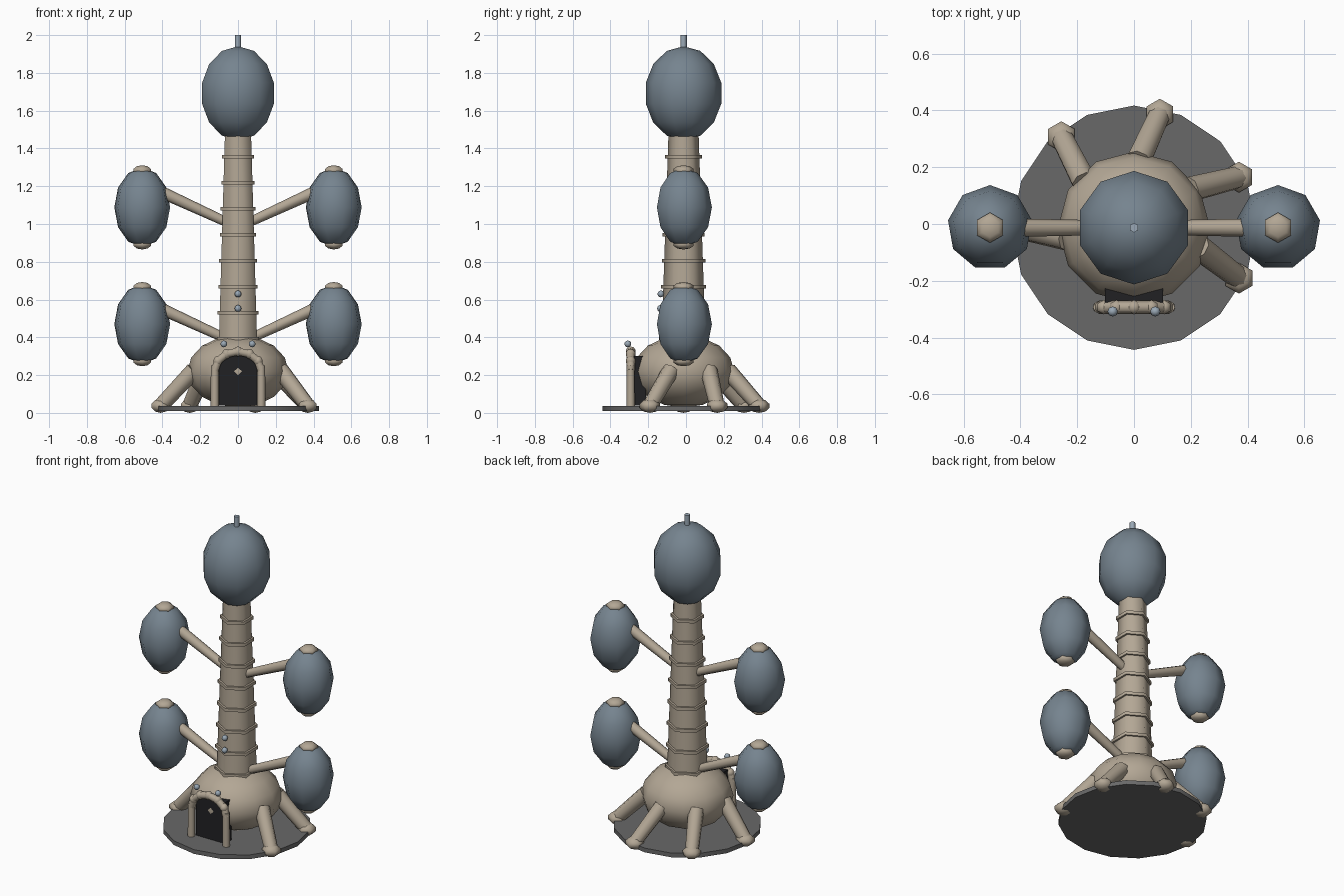
import bpy, bmesh, math
from mathutils import Vector, Matrix

if "Cube" in bpy.data.objects:
    bpy.data.objects.remove(bpy.data.objects["Cube"])

CY = -0.013  # y of the main axis


def material(name, rgb):
    m = bpy.data.materials.new(name)
    m.diffuse_color = (*rgb, 1)
    m.use_nodes = True
    m.node_tree.nodes["Principled BSDF"].inputs["Base Color"].default_value = m.diffuse_color
    return m


TAN = material("tan_shell", (0.45, 0.385, 0.30))
BLUE = material("blue_grey", (0.18, 0.23, 0.275))
DISC = material("dark_grey", (0.14, 0.14, 0.14))
DARK = material("near_black", (0.015, 0.015, 0.017))
LAMP = material("pale_lamp", (0.32, 0.39, 0.46))


def finish(name, bm, mat):
    me = bpy.data.meshes.new(name)
    bm.to_mesh(me)
    bm.free()
    me.materials.append(mat)
    ob = bpy.data.objects.new(name, me)
    bpy.context.collection.objects.link(ob)
    return ob


def ball(name, loc, r, rz, seg, rings, mat):
    bm = bmesh.new()
    bmesh.ops.create_uvsphere(bm, u_segments=seg, v_segments=rings, radius=1,
                              matrix=Matrix.Translation(loc) @ Matrix.Diagonal((r, r, rz, 1)))
    return finish(name, bm, mat)


def rod(name, a, b, r1, r2, seg, mat):
    a, b = Vector(a), Vector(b)
    d = b - a
    rot = Vector((0, 0, 1)).rotation_difference(d).to_matrix().to_4x4()
    bm = bmesh.new()
    bmesh.ops.create_cone(bm, cap_ends=True, segments=seg, radius1=r1, radius2=r2,
                          depth=d.length, matrix=Matrix.Translation((a + b) / 2) @ rot)
    return finish(name, bm, mat)


# Ground disc and squat dome
rod("ground_disc", (0, CY, 0.01), (0, CY, 0.037), 0.43, 0.43, 16, DISC)
ball("base_dome", (0, CY, 0.22), 0.268, 0.192, 12, 8, TAN)

# Tapered six-sided tower with bands
Z0, Z1, R0, R1 = 0.34, 1.50, 0.118, 0.079
rod("tower", (0, CY, Z0), (0, CY, Z1), R0, R1, 6, TAN)
for i in range(8):
    z = 0.393 + i * 0.1375
    r = R0 + (R1 - R0) * (z - Z0) / (Z1 - Z0) + 0.013
    rod(f"tower_band_{i}", (0, CY, z - 0.01), (0, CY, z + 0.01), r, r, 6, TAN)

# Head and its spike
ball("head", (0, CY, 1.692), 0.205, 0.249, 10, 7, BLUE)
rod("spike", (0, CY, 1.9), (0, CY, 2.0), 0.017, 0.017, 6, LAMP)

# Side pods on sloping arms, with end caps
for level, pz in (("lower", 0.47), ("upper", 1.088)):
    for side, s in (("left", -1), ("right", 1)):
        tag = f"{level}_{side}"
        x = s * 0.507
        ball(f"{tag}_pod", (x, CY, pz), 0.15, 0.21, 9, 6, BLUE)
        rod(f"{tag}_arm", (s * 0.05, CY, pz - 0.083), (s * 0.40, CY, pz + 0.078),
            0.025, 0.032, 8, TAN)
        for end, e in (("top", 1), ("bottom", -1)):
            ball(f"{tag}_{end}_cap", (x, CY, pz + e * 0.195), 0.056, 0.028, 6, 5, TAN)

# Five slightly twisted legs with feet; the front is left open for the door
for i in range(5):
    a = math.radians(-25.7 + i * 360 / 7)
    b = a + math.radians(9)
    foot = (0.41 * math.cos(a), CY + 0.41 * math.sin(a), 0.037)
    hip = (0.235 * math.cos(b), CY + 0.235 * math.sin(b), 0.225)
    rod(f"leg_{i}", foot, hip, 0.04, 0.046, 8, TAN)
    ball(f"foot_{i}", foot, 0.057, 0.037, 6, 5, TAN)

# Dark doorway block
bm = bmesh.new()
bmesh.ops.create_cube(bm, size=1, matrix=Matrix.Translation((0, -0.243, 0.169))
                      @ Matrix.Diagonal((0.205, 0.065, 0.262, 1)))
finish("doorway", bm, DARK)

# Door frame: two posts and a segmented arch
AY = -0.293
for side, s in (("left", -1), ("right", 1)):
    rod(f"{side}_door_post", (s * 0.123, AY, 0.037), (s * 0.123, AY, 0.25),
        0.022, 0.021, 8, TAN)
N = 6
arch = [Vector((0.123 * math.cos(math.pi * k / N), AY, 0.225 + 0.1 * math.sin(math.pi * k / N)))
        for k in range(N + 1)]
for k in range(N):
    rod(f"arch_piece_{k}", arch[k], arch[k + 1], 0.023, 0.023, 6, TAN)
for k in range(1, N):
    ball(f"arch_joint_{k}", arch[k], 0.027, 0.027, 6, 5, TAN)

# Small lamps on the arch and the tower
for i, p in enumerate([(-0.075, -0.308, 0.365), (0.075, -0.308, 0.365),
                       (0, -0.135, 0.553), (0, -0.133, 0.63)]):
    ball(f"lamp_{i}", p, 0.018, 0.018, 8, 6, LAMP)

# Smooth shading that keeps the rims sharp
for ob in bpy.data.objects:
    ob.select_set(True)
    bpy.context.view_layer.objects.active = ob
bpy.ops.object.shade_smooth_by_angle(angle=math.radians(65))
